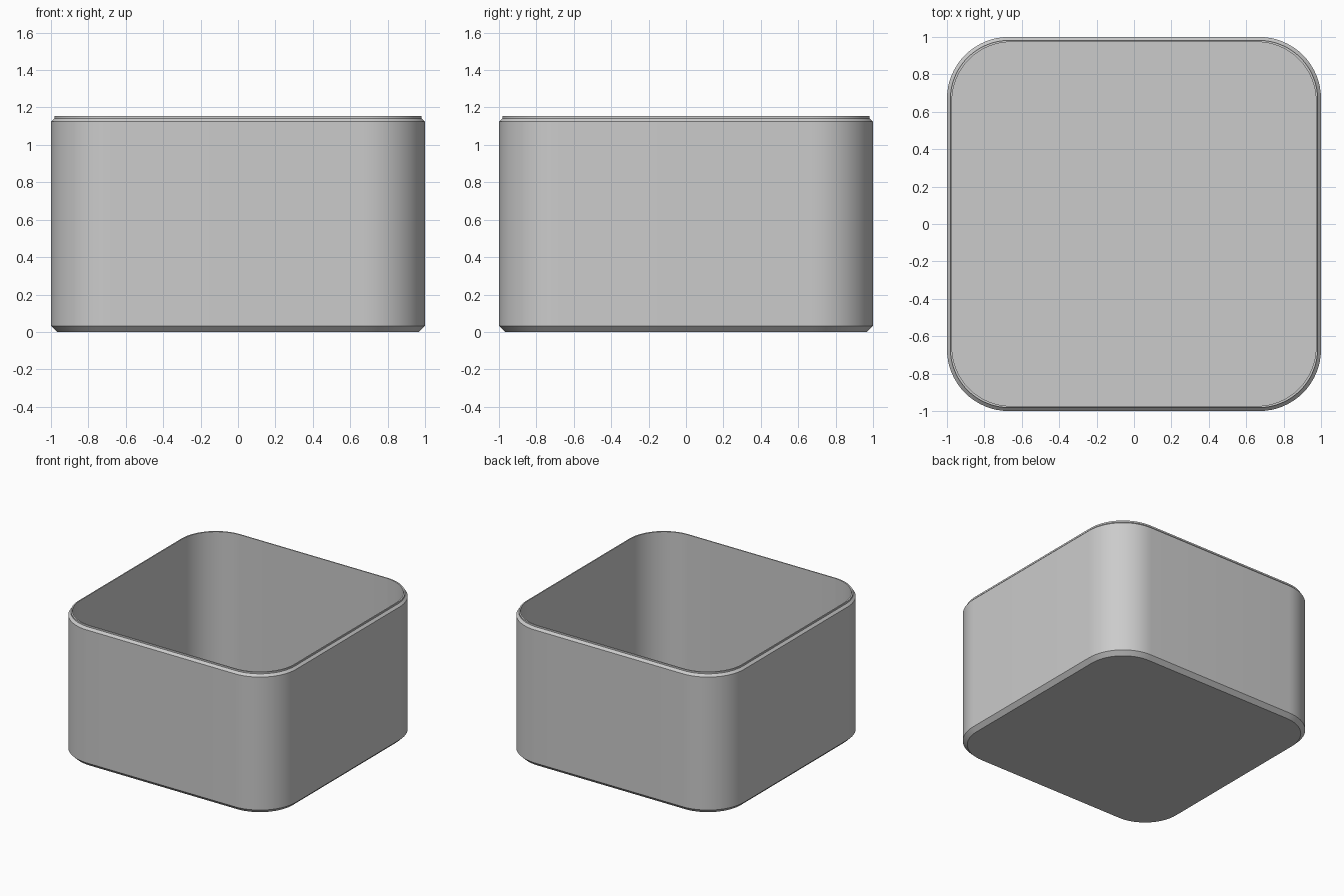
import bpy
import bmesh
from math import cos, sin, pi, radians

if "Cube" in bpy.data.objects:
    bpy.data.objects.remove(bpy.data.objects["Cube"], do_unlink=True)

STEPS = 16  # segments per rounded corner

grey = bpy.data.materials.new("plain_grey")
grey.use_nodes = True
colour = (0.6, 0.6, 0.6, 1)
grey.diffuse_color = colour
grey.node_tree.nodes["Principled BSDF"].inputs["Base Color"].default_value = colour


def rounded_square(bm, half, radius, z):
    """Ring of vertices around a square with rounded corners."""
    ring = []
    c = half - radius
    for corner, (sx, sy) in enumerate([(1, 1), (-1, 1), (-1, -1), (1, -1)]):
        for i in range(STEPS + 1):
            a = (corner + i / STEPS) * pi / 2
            ring.append(bm.verts.new((sx * c + radius * cos(a),
                                      sy * c + radius * sin(a), z)))
    return ring


# Section from the underside, up the outside, over the lip, down to the floor:
# half width, corner radius, height
section = [
    (0.968, 0.30, 0.0),      # underside edge
    (1.0, 0.33, 0.032),      # bottom chamfer
    (1.0, 0.33, 1.124),      # outer wall
    (0.982, 0.315, 1.142),   # top chamfer
    (0.982, 0.315, 1.155),   # raised lip
    (0.973, 0.315, 1.155),   # rim
    (0.973, 0.315, 0.032),   # inner wall down to the floor
]

bm = bmesh.new()
rings = [rounded_square(bm, *s) for s in section]
for low, high in zip(rings, rings[1:]):
    n = len(low)
    for i in range(n):
        j = (i + 1) % n
        bm.faces.new((low[i], low[j], high[j], high[i]))
bm.faces.new(list(reversed(rings[0])))  # underside
bm.faces.new(rings[-1])                 # inside floor
bmesh.ops.recalc_face_normals(bm, faces=bm.faces)

mesh = bpy.data.meshes.new("open_box")
bm.to_mesh(mesh)
bm.free()
mesh.materials.append(grey)
box = bpy.data.objects.new("open_box", mesh)
bpy.context.collection.objects.link(box)

# Smooth corners with crisp chamfers
bpy.ops.object.select_all(action='DESELECT')
box.select_set(True)
bpy.context.view_layer.objects.active = box
bpy.ops.object.shade_smooth_by_angle(angle=radians(25))
